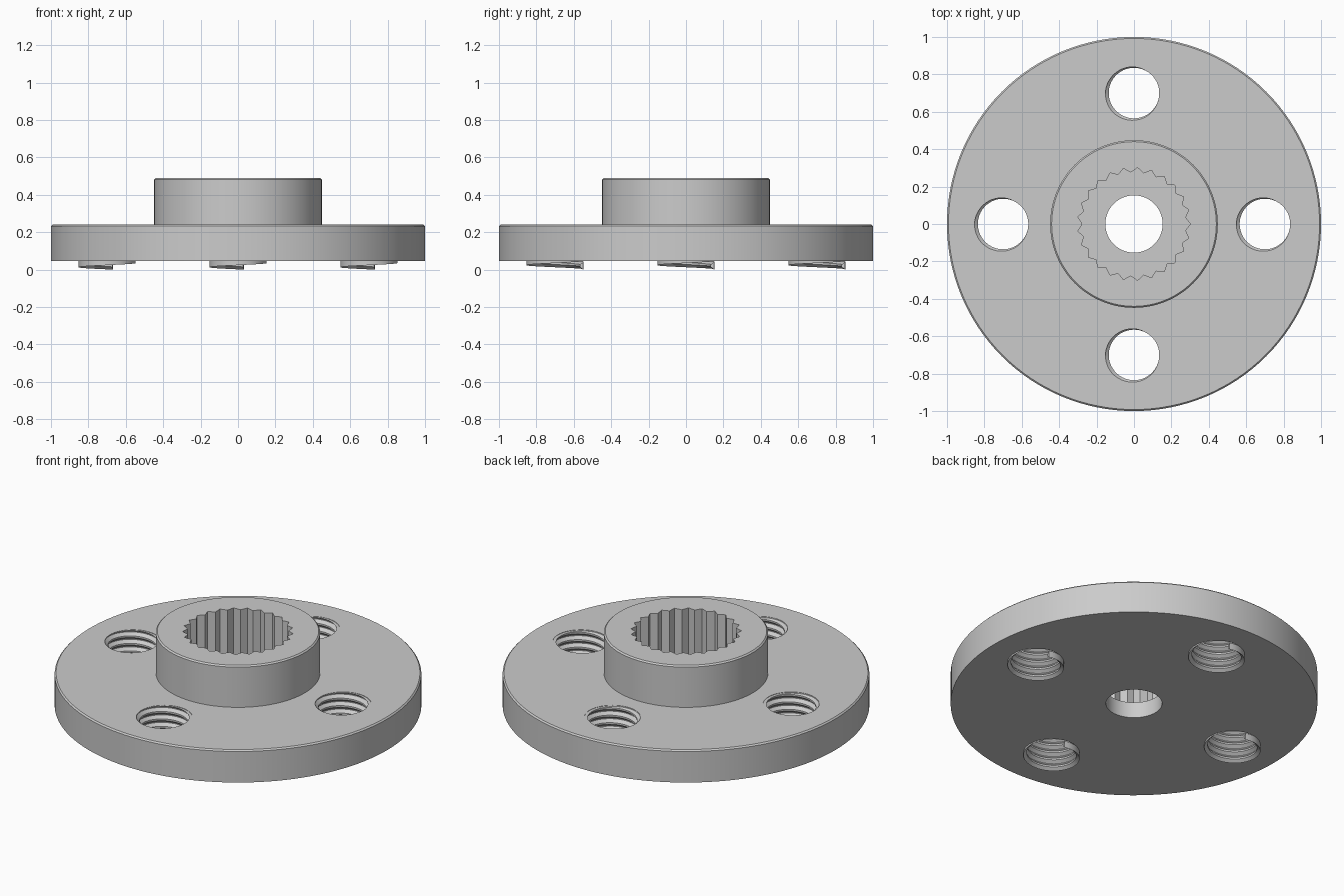
import bpy, bmesh, math
from mathutils import Vector

if "Cube" in bpy.data.objects:
    bpy.data.objects.remove(bpy.data.objects["Cube"], do_unlink=True)

BASE, TOP, HUB_TOP, SOCKET_FLOOR = 0.045, 0.24, 0.49, 0.14
BORE, CREST, PITCH, HOLE_DIST = 0.153, 0.135, 0.045, 0.70
TEETH = 25

grey = bpy.data.materials.new("satin grey")
grey.use_nodes = True
grey.diffuse_color = (0.6, 0.6, 0.6, 1)
grey.node_tree.nodes["Principled BSDF"].inputs["Base Color"].default_value = (0.6, 0.6, 0.6, 1)


def make_object(name, bm):
    bmesh.ops.recalc_face_normals(bm, faces=bm.faces)
    mesh = bpy.data.meshes.new(name)
    bm.to_mesh(mesh)
    bm.free()
    mesh.materials.append(grey)
    ob = bpy.data.objects.new(name, mesh)
    bpy.context.collection.objects.link(ob)
    return ob


def activate(ob):
    bpy.ops.object.select_all(action='DESELECT')
    ob.select_set(True)
    bpy.context.view_layer.objects.active = ob


def circle(radius, sides):
    return [(radius * math.cos(math.tau * i / sides),
             radius * math.sin(math.tau * i / sides)) for i in range(sides)]


def stack(name, levels, centre=(0, 0)):
    """Solid through a list of (outline, z) rings, capped at both ends."""
    bm = bmesh.new()
    rings = [[bm.verts.new((x + centre[0], y + centre[1], z)) for x, y in outline]
             for outline, z in levels]
    for low, high in zip(rings, rings[1:]):
        n = len(low)
        for i in range(n):
            j = (i + 1) % n
            bm.faces.new((low[i], low[j], high[j], high[i]))
    bm.faces.new(rings[0])
    bm.faces.new(rings[-1])
    return make_object(name, bm)


# Flange and hub, with fine chamfers on the upper rims
profile = [(1.0, BASE), (1.0, TOP - 0.008), (0.992, TOP), (0.448, TOP),
           (0.448, HUB_TOP - 0.008), (0.44, HUB_TOP)]
body = stack("flange_with_hub", [(circle(r, 128), z) for r, z in profile])

# Toothed socket, centre bore and four bolt holes
hole_centres = [(HOLE_DIST, 0), (0, HOLE_DIST), (-HOLE_DIST, 0), (0, -HOLE_DIST)]
teeth = []
for i in range(TEETH * 2):
    a, r = math.pi * i / TEETH, 0.276 if i % 2 else 0.302
    teeth.append((r * math.cos(a), r * math.sin(a)))
cutters = [stack("socket_cutter", [(teeth, SOCKET_FLOOR), (teeth, 0.7)])]
for c in [(0, 0)] + hole_centres:
    ring = circle(BORE, 64)
    cutters.append(stack("bore_cutter", [(ring, -0.2), (ring, 0.7)], c))
for cutter in cutters:
    cutter.hide_render = True
    mod = body.modifiers.new("cut", 'BOOLEAN')
    mod.operation, mod.solver, mod.object = 'DIFFERENCE', 'EXACT', cutter
    activate(body)
    bpy.ops.object.modifier_apply(modifier=mod.name)
    bpy.data.objects.remove(cutter, do_unlink=True)
activate(body)
bpy.ops.object.shade_smooth_by_angle(angle=math.radians(25))

# Screw thread: a ridge swept up a right-handed helix, trimmed at the flange top
bm = bmesh.new()
section = [(BORE + 0.0005, 0), (CREST, 0.015), (CREST, 0.025), (BORE + 0.0005, 0.041)]
STEPS, START = 48, math.radians(78)
previous = first = None
for i in range(int(STEPS * (TOP / PITCH + 0.5))):
    a = START + math.tau * i / STEPS
    ring = [bm.verts.new((r * math.cos(a), r * math.sin(a), z + PITCH * i / STEPS))
            for r, z in section]
    if previous:
        for k in range(4):
            m = (k + 1) % 4
            bm.faces.new((previous[k], previous[m], ring[m], ring[k]))
    else:
        bm.faces.new(ring)
    previous = ring
bm.faces.new(previous)
bmesh.ops.bisect_plane(bm, geom=bm.verts[:] + bm.edges[:] + bm.faces[:],
                       plane_co=Vector((0, 0, TOP - 0.002)), plane_no=Vector((0, 0, 1)),
                       clear_outer=True)
bmesh.ops.holes_fill(bm, edges=[e for e in bm.edges if e.is_boundary])
thread = make_object("hole_thread", bm)
activate(thread)
bpy.ops.object.shade_smooth_by_angle(angle=math.radians(25))

# Same thread in every bolt hole
for i, (x, y) in enumerate(hole_centres):
    ob = thread if i == 0 else thread.copy()
    if i:
        bpy.context.collection.objects.link(ob)
    ob.location = (x, y, 0)
    ob.name = "hole_thread_" + ("left", "back", "right", "front")[i]
